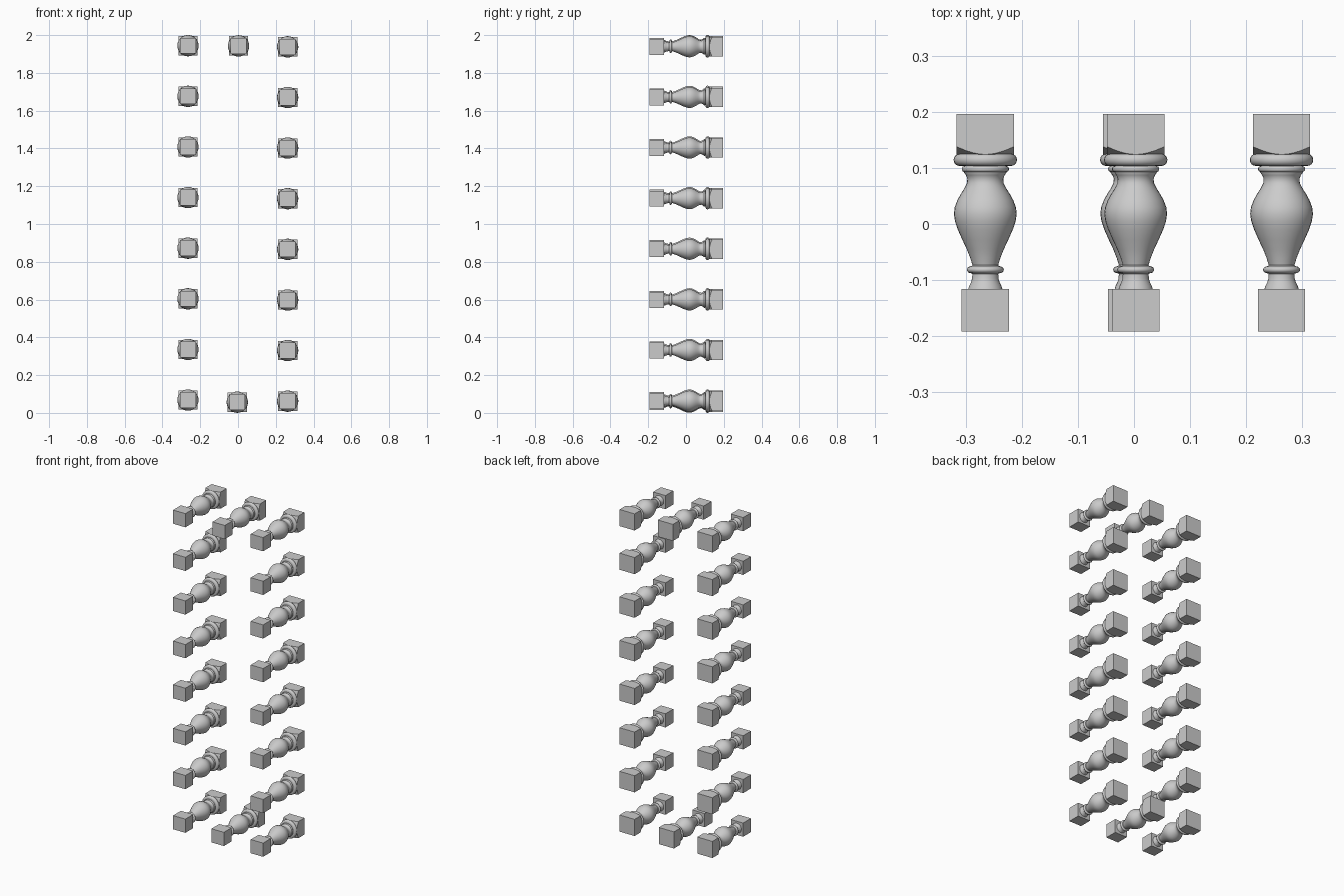
import bpy, bmesh, math

if "Cube" in bpy.data.objects:
    bpy.data.objects.remove(bpy.data.objects["Cube"])

N = 32
ANGLES = [2 * math.pi * i / N for i in range(N)]


def loft(name, rings):
    """Skin closed rings of (x, y, z) points around the y axis, with caps."""
    bm = bmesh.new()
    loops = [[bm.verts.new(p) for p in ring] for ring in rings]
    for a, b in zip(loops, loops[1:]):
        for i in range(N):
            j = (i + 1) % N
            bm.faces.new((a[i], a[j], b[j], b[i]))
    bm.faces.new(loops[0])
    bm.faces.new(loops[-1])
    return finish(name, bm)


def finish(name, bm):
    bmesh.ops.recalc_face_normals(bm, faces=bm.faces)
    mesh = bpy.data.meshes.new(name)
    for f in bm.faces:
        f.smooth = True
    bm.to_mesh(mesh)
    bm.free()
    mesh.set_sharp_from_angle(angle=math.radians(35))
    return mesh


def circle(y, r):
    return [(r * math.cos(a), y, r * math.sin(a)) for a in ANGLES]


def square(y, half, slope=0.0):
    """Square ring; slope pushes corners back, as a turned shoulder does."""
    pts = []
    for a in ANGLES:
        s = half / max(abs(math.cos(a)), abs(math.sin(a)))
        pts.append((s * math.cos(a), y + slope * (s - half), s * math.sin(a)))
    return pts


def bead(y0, y1, r_in, r_out, n=8):
    """Half-round bead profile."""
    m, h = (y0 + y1) / 2, (y1 - y0) / 2
    return [(m - h * math.cos(math.pi * k / n),
             r_in + (r_out - r_in) * math.sin(math.pi * k / n)) for k in range(n + 1)]


# Turned shaft: cove, bead, vase bulb, neck, two beads
cove = [(-0.118, 0.031), (-0.111, 0.029), (-0.104, 0.0255), (-0.097, 0.0235), (-0.089, 0.023)]
bulb = [(-0.073, 0.023), (-0.060, 0.027), (-0.045, 0.033), (-0.028, 0.041),
        (-0.010, 0.049), (0.005, 0.054), (0.018, 0.056), (0.030, 0.0545),
        (0.042, 0.050), (0.053, 0.044), (0.064, 0.037), (0.073, 0.0325),
        (0.081, 0.032), (0.087, 0.0345), (0.092, 0.038)]
profile = (cove + bead(-0.088, -0.075, 0.024, 0.033) + bulb
           + bead(0.093, 0.103, 0.038, 0.042) + bead(0.1035, 0.125, 0.046, 0.0565))
shaft = loft("turned_shaft", [circle(y, r) for y, r in profile])

# Large back block with turned shoulder
back = loft("back_block", [circle(0.123, 0.046), square(0.124, 0.051, 0.65), square(0.196, 0.051)])

# Small front block
bm = bmesh.new()
bmesh.ops.create_cube(bm, size=1)
bmesh.ops.scale(bm, vec=(0.084, 0.076, 0.084), verts=bm.verts)
bmesh.ops.translate(bm, vec=(0, -0.154, 0), verts=bm.verts)
front = finish("front_block", bm)

# Baluster positions: two columns of eight, plus one at top and bottom centre
spots = [(-0.265, 0.068 + 0.268 * i) for i in range(8)]
spots += [(0.263, 0.062 + 0.268 * i) for i in range(8)]
spots += [(0.003, 1.943), (-0.004, 0.0568)]

for x, z in spots:
    for mesh in (shaft, back, front):
        ob = bpy.data.objects.new(mesh.name, mesh)
        ob.location = (x, 0, z)
        bpy.context.collection.objects.link(ob)
